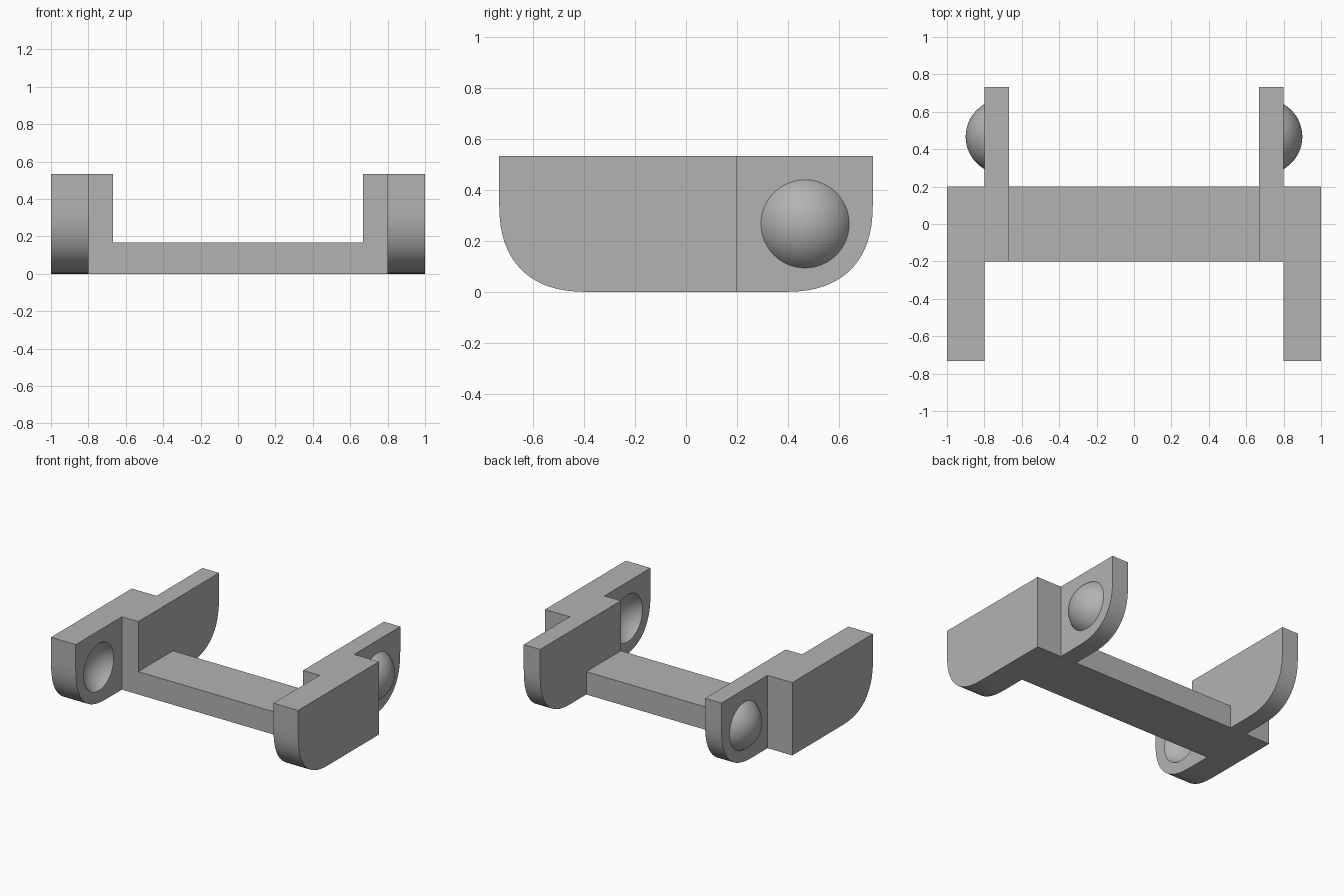
import bpy, bmesh, math
from mathutils import Matrix

cube = bpy.data.objects.get("Cube")
if cube:
    bpy.data.objects.remove(cube, do_unlink=True)

# Main sizes
HALF_LENGTH, HEIGHT = 0.733, 0.533
INNER, MIDDLE, OUTER = 0.667, 0.8, 1.0
BEAM_HALF, BEAM_TOP = 0.2, 0.167
PIN_X, PIN_Y, PIN_Z, PIN_R = 0.7, 0.467, 0.267, 0.2

grey = bpy.data.materials.new("plain grey")
grey.use_nodes = True
grey.diffuse_color = (0.45, 0.45, 0.45, 1)
grey.node_tree.nodes["Principled BSDF"].inputs["Base Color"].default_value = grey.diffuse_color


def make(name, bm):
    bmesh.ops.recalc_face_normals(bm, faces=bm.faces[:])
    mesh = bpy.data.meshes.new(name)
    bm.to_mesh(mesh)
    bm.free()
    mesh.materials.append(grey)
    ob = bpy.data.objects.new(name, mesh)
    bpy.context.collection.objects.link(ob)
    return ob


def box(name, x0, x1, y0, y1, z0, z1):
    bm = bmesh.new()
    bmesh.ops.create_cube(bm, size=1)
    bmesh.ops.scale(bm, vec=(x1 - x0, y1 - y0, z1 - z0), verts=bm.verts)
    bmesh.ops.translate(bm, vec=((x0 + x1) / 2, (y0 + y1) / 2, (z0 + z1) / 2), verts=bm.verts)
    return make(name, bm)


def ball(name, y):
    bm = bmesh.new()
    place = Matrix.Translation((PIN_X, y, PIN_Z)) @ Matrix.Rotation(math.pi / 2, 4, 'Y')
    bmesh.ops.create_uvsphere(bm, u_segments=48, v_segments=32, radius=PIN_R, matrix=place)
    return make(name, bm)


def select(ob):
    bpy.ops.object.select_all(action='DESELECT')
    ob.select_set(True)
    bpy.context.view_layer.objects.active = ob


def combine(ob, tool, operation):
    select(ob)
    mod = ob.modifiers.new(operation, 'BOOLEAN')
    mod.operation, mod.object, mod.solver = operation, tool, 'EXACT'
    bpy.ops.object.modifier_apply(modifier=mod.name)
    bpy.data.objects.remove(tool, do_unlink=True)


def finish(ob):
    select(ob)
    bpy.ops.object.shade_smooth_by_angle(angle=math.radians(30))
    ob.modifiers.new("mirror", 'MIRROR').use_clip = True


# Side plate: flat top, rounded lower corners, extruded across its width
radius, power, steps = 0.36, 2.5, 16
corner = []
for i in range(steps + 1):
    a = math.pi / 2 * i / steps
    corner.append((HALF_LENGTH - radius + radius * math.sin(a) ** (2 / power),
                   radius - radius * max(math.cos(a), 0) ** (2 / power)))
profile = corner + [(HALF_LENGTH, HEIGHT), (-HALF_LENGTH, HEIGHT)]
profile += [(-y, z) for y, z in reversed(corner)]
bm = bmesh.new()
face = bm.faces.new([bm.verts.new((INNER, y, z)) for y, z in profile])
extruded = bmesh.ops.extrude_face_region(bm, geom=[face])["geom"]
bmesh.ops.translate(bm, vec=(OUTER - INNER, 0, 0),
                    verts=[v for v in extruded if isinstance(v, bmesh.types.BMVert)])
plate = make("side_arms", bm)

# Notches leave an outer front arm and an inner rear arm
combine(plate, box("front_notch", 0.5, MIDDLE, -1, -BEAM_HALF, -1, 1), 'DIFFERENCE')
combine(plate, box("rear_notch", MIDDLE, 1.5, BEAM_HALF, 1, -1, 1), 'DIFFERENCE')

# Round socket in the inner face of the front arm
combine(plate, ball("socket_cutter", -PIN_Y), 'DIFFERENCE')
finish(plate)

# Domed pin on the outer face of the rear arm
pin = ball("pin_dome", PIN_Y)
bm = bmesh.new()
bm.from_mesh(pin.data)
bmesh.ops.bisect_plane(bm, geom=bm.verts[:] + bm.edges[:] + bm.faces[:],
                       plane_co=(MIDDLE, 0, 0), plane_no=(1, 0, 0), clear_inner=True)
bm.to_mesh(pin.data)
bm.free()
finish(pin)

# Cross beam joining the two sides
box("cross_beam", -INNER, INNER, -BEAM_HALF, BEAM_HALF, 0, BEAM_TOP)
